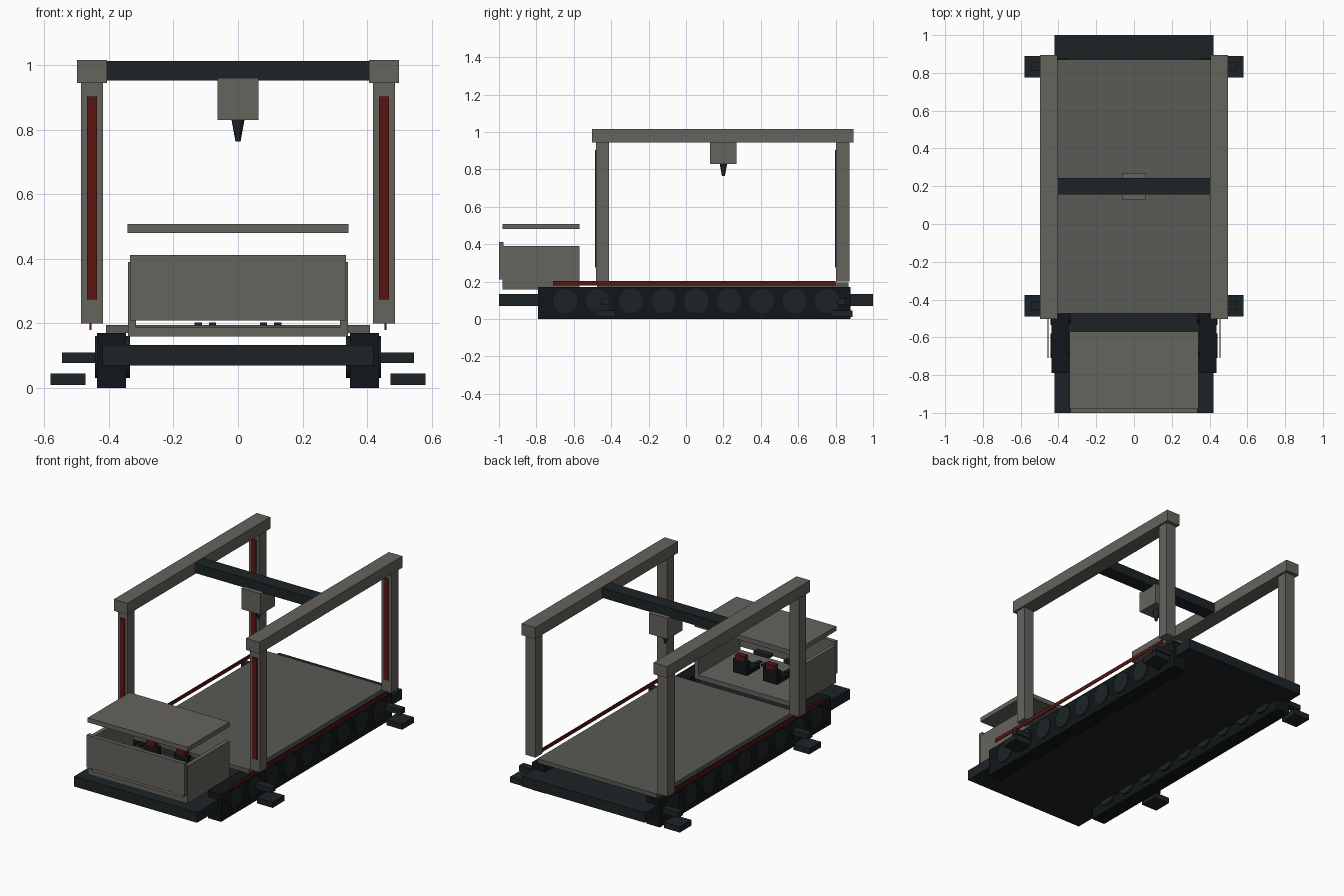
import bpy, math

if "Cube" in bpy.data.objects:
    bpy.data.objects.remove(bpy.data.objects["Cube"])

def material(name, rgb):
    m = bpy.data.materials.new(name)
    m.diffuse_color = (*rgb, 1)
    m.use_nodes = True
    m.node_tree.nodes["Principled BSDF"].inputs["Base Color"].default_value = m.diffuse_color
    return m

GREY = material("warm_grey", (0.13, 0.125, 0.11))
DECK = material("deck_grey", (0.10, 0.10, 0.09))
DARK = material("dark_steel", (0.012, 0.017, 0.019))
BLACK = material("black_rubber", (0.006, 0.008, 0.009))
RED = material("dark_red", (0.10, 0.008, 0.006))

def box(name, x, y, z, mat):
    """Box from (min, max) ranges."""
    c = [(r[0] + r[1]) / 2 for r in (x, y, z)]
    bpy.ops.mesh.primitive_cube_add(size=1, location=c)
    o = bpy.context.object
    o.name = name
    o.scale = [r[1] - r[0] for r in (x, y, z)]
    bpy.ops.object.transform_apply(location=False, rotation=False, scale=True)
    o.data.materials.append(mat)
    return o

def pair(name, x, y, z, mat):
    """Box on the right side and its mirror on the left."""
    box("right_" + name, x, y, z, mat)
    box("left_" + name, (-x[1], -x[0]), y, z, mat)

def smooth(o):
    bpy.ops.object.shade_smooth_by_angle(angle=math.radians(30))

# Hull, tracks and bed
box("hull", (-0.42, 0.42), (-1, 1), (0.07, 0.133), DARK)
pair("track", (0.347, 0.437), (-0.79, 0.88), (0, 0.17), BLACK)
box("print_bed", (-0.408, 0.408), (-0.475, 0.87), (0.17, 0.195), DECK)
pair("side_light", (0.453, 0.459), (-0.71, 0.80), (0.18, 0.202), RED)

# Road wheels
for side, s in (("right", 1), ("left", -1)):
    for i in range(9):
        bpy.ops.mesh.primitive_cylinder_add(
            vertices=24, radius=0.065, depth=0.109,
            location=(s * 0.3885, -0.645 + 0.175 * i, 0.096),
            rotation=(0, math.pi / 2, 0))
        w = bpy.context.object
        w.name = f"{side}_wheel_{i + 1}"
        w.data.materials.append(DARK)
        smooth(w)

# Outriggers and gantry posts, front and rear
for end, oy, py in (("front", -0.433, (-0.48, -0.412)), ("rear", 0.832, (0.803, 0.873))):
    pair(end + "_outrigger_arm", (0.40, 0.545), (oy - 0.022, oy + 0.022), (0.078, 0.11), DARK)
    pair(end + "_outrigger_pad", (0.472, 0.58), (oy - 0.057, oy + 0.057), (0.01, 0.045), DARK)
    pair(end + "_post", (0.418, 0.486), py, (0.2, 0.95), GREY)
    pair(end + "_post_light", (0.436, 0.468), (py[0] - 0.006, py[0] + 0.004), (0.275, 0.903), RED)

# Gantry rails, crossbeam and print head
pair("gantry_rail", (0.405, 0.498), (-0.502, 0.895), (0.945, 1.016), GREY)
box("crossbeam", (-0.41, 0.41), (0.157, 0.243), (0.952, 1.012), DARK)
box("print_head", (-0.064, 0.064), (0.128, 0.27), (0.83, 0.96), GREY)
bpy.ops.mesh.primitive_cone_add(vertices=16, radius1=0.008, radius2=0.02,
                                depth=0.066, location=(0, 0.2, 0.797))
nozzle = bpy.context.object
nozzle.name = "nozzle"
nozzle.data.materials.append(DARK)
smooth(nozzle)

# Open cab with floating roof
box("cab_floor", (-0.34, 0.34), (-0.98, -0.57), (0.159, 0.188), GREY)
pair("cab_wall", (0.315, 0.34), (-0.98, -0.57), (0.159, 0.39), GREY)
box("cab_front", (-0.335, 0.335), (-1, -0.975), (0.21, 0.412), GREY)
box("cab_roof", (-0.342, 0.342), (-0.98, -0.57), (0.48, 0.508), GREY)

# Seats with headrests, consoles and pedals
pair("seat_cushion", (0.055, 0.151), (-0.80, -0.69), (0.21, 0.235), BLACK)
pair("seat_back", (0.055, 0.151), (-0.705, -0.675), (0.21, 0.295), BLACK)
pair("headrest", (0.072, 0.134), (-0.708, -0.672), (0.295, 0.325), RED)
pair("console", (0.05, 0.156), (-0.92, -0.88), (0.24, 0.26), DARK)
pair("inner_pedal", (0.068, 0.09), (-0.90, -0.86), (0.194, 0.203), DARK)
pair("outer_pedal", (0.112, 0.134), (-0.90, -0.86), (0.194, 0.203), DARK)
